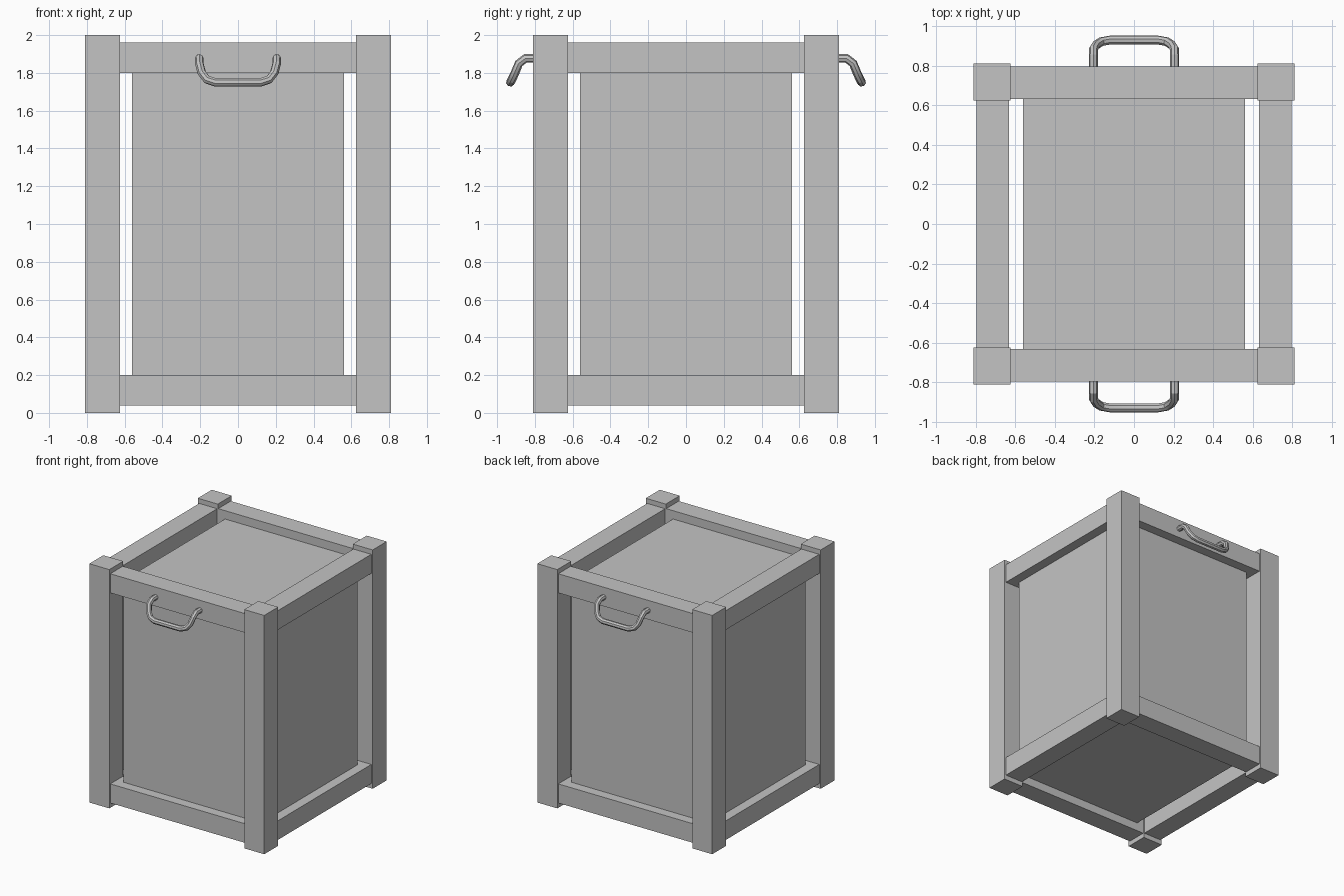
import bpy
from mathutils import Vector

cube = bpy.data.objects.get("Cube")
if cube:
    bpy.data.objects.remove(cube, do_unlink=True)

grey = bpy.data.materials.new("plain grey")
grey.use_nodes = True
colour = (0.55, 0.55, 0.55, 1)
grey.diffuse_color = colour
grey.node_tree.nodes["Principled BSDF"].inputs["Base Color"].default_value = colour


def box(name, low, high):
    low, high = Vector(low), Vector(high)
    bpy.ops.mesh.primitive_cube_add(size=1, location=(low + high) / 2)
    ob = bpy.context.object
    ob.name = name
    ob.scale = high - low
    bpy.ops.object.transform_apply(location=False, rotation=False, scale=True)
    ob.data.materials.append(grey)
    return ob


def span(centre, size):
    return centre - size / 2, centre + size / 2


def handle(name, side):
    # half of the bent bar, mirrored in x
    half = [(0.205, 0.75, 1.877), (0.205, 0.85, 1.877), (0.205, 0.885, 1.85),
            (0.192, 0.905, 1.80), (0.165, 0.922, 1.765), (0.12, 0.93, 1.75)]
    path = half + [(-x, y, z) for x, y, z in reversed(half)]
    curve = bpy.data.curves.new(name, 'CURVE')
    curve.dimensions = '3D'
    curve.bevel_depth = 0.023
    curve.bevel_resolution = 2
    curve.use_fill_caps = True
    spline = curve.splines.new('POLY')
    spline.points.add(len(path) - 1)
    for point, (x, y, z) in zip(spline.points, path):
        point.co = (x, y * side, z, 1)
    ob = bpy.data.objects.new(name, curve)
    bpy.context.collection.objects.link(ob)
    bpy.ops.object.select_all(action='DESELECT')
    ob.select_set(True)
    bpy.context.view_layer.objects.active = ob
    bpy.ops.object.convert(target='MESH')
    ob = bpy.context.object
    ob.data.materials.clear()
    ob.data.materials.append(grey)
    bpy.ops.object.shade_smooth_by_angle()


POST, RAIL = 0.185, 0.166      # timber widths
POST_MID, RAIL_MID = 0.718, 0.714
REACH = 0.64                   # rails run slightly into the posts
PANEL, THICK = 0.562, 0.02     # panel half width and thickness
LOW, HIGH = 0.12, 1.88         # rail heights

# corner posts
for sx, x_name in ((-1, "right"), (1, "left")):
    for sy, y_name in ((-1, "front"), (1, "back")):
        x0, x1 = span(sx * POST_MID, POST)
        y0, y1 = span(sy * POST_MID, POST)
        box(f"{y_name}_{x_name}_post", (x0, y0, 0), (x1, y1, 2))

# rails and wall panels on the four sides
for side, y_name, x_name in ((-1, "front", "right"), (1, "back", "left")):
    a, b = span(side * RAIL_MID, RAIL)
    for z, z_name in ((LOW, "bottom"), (HIGH, "top")):
        z0, z1 = span(z, 0.16)
        box(f"{z_name}_{y_name}_rail", (-REACH, a, z0), (REACH, b, z1))
        box(f"{z_name}_{x_name}_rail", (a, -REACH, z0), (b, REACH, z1))
    a, b = span(side * 0.705, THICK)
    box(f"{y_name}_panel", (-PANEL, a, LOW), (PANEL, b, HIGH))
    box(f"{x_name}_panel", (a, -PANEL, LOW), (b, PANEL, HIGH))

# floor and lid, held between the front and back rails
for z, name in ((LOW, "floor_panel"), (HIGH, "lid_panel")):
    z0, z1 = span(z, THICK)
    box(name, (-PANEL, -REACH, z0), (PANEL, REACH, z1))

# carrying handles
handle("front_handle", -1)
handle("back_handle", 1)
